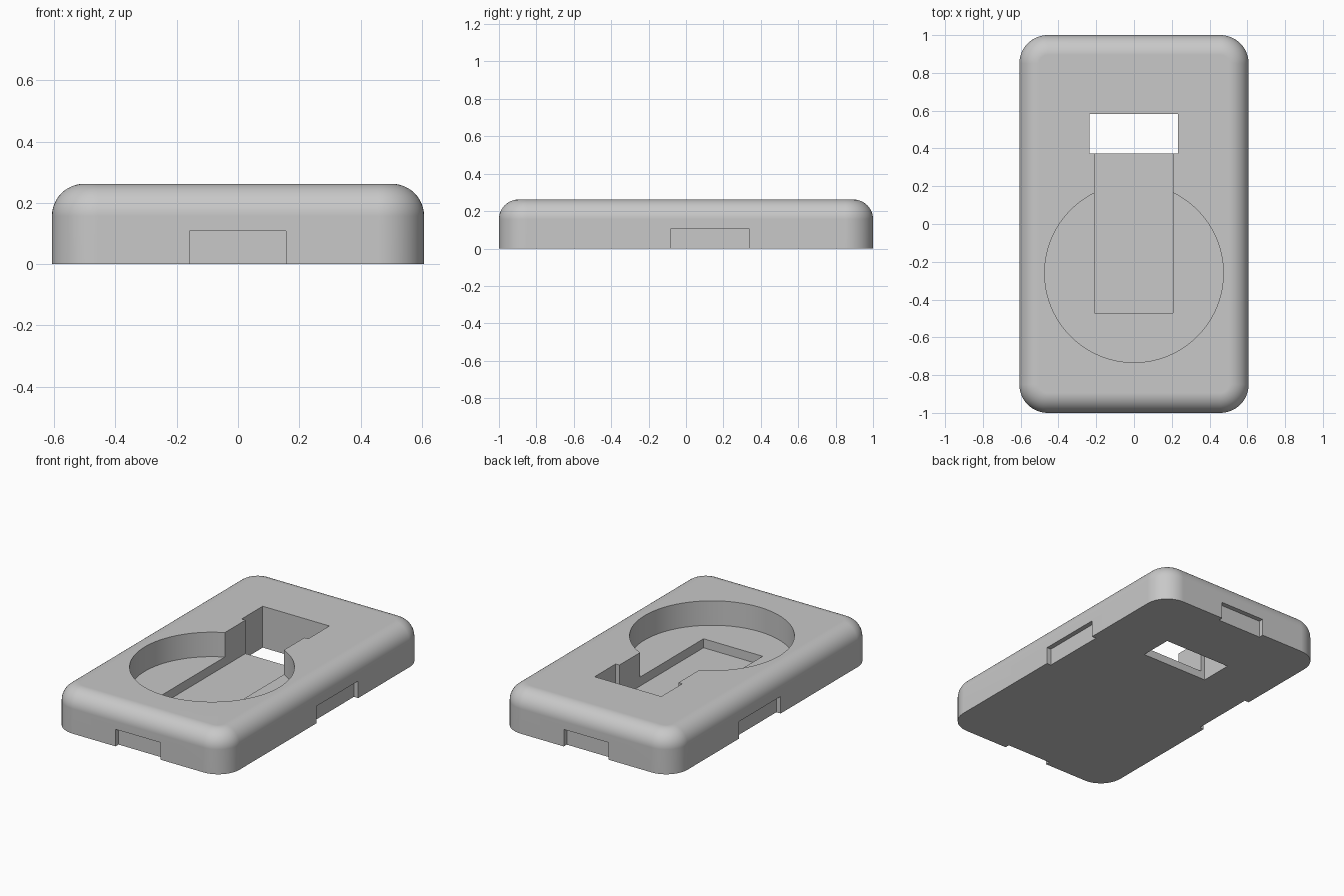
import bpy
import bmesh
from math import sin, cos, pi, radians

default = bpy.data.objects.get("Cube")
if default:
    bpy.data.objects.remove(default, do_unlink=True)

HALF_X, HALF_Y, HEIGHT = 0.607, 1.0, 0.262
CORNER, EDGE = 0.15, 0.105   # plan corner radius, top edge radius

grey = bpy.data.materials.new("plain grey")
grey.use_nodes = True
grey.diffuse_color = (0.58, 0.58, 0.58, 1)
grey.node_tree.nodes["Principled BSDF"].inputs["Base Color"].default_value = grey.diffuse_color


def make_object(name, bm):
    bmesh.ops.recalc_face_normals(bm, faces=bm.faces)
    mesh = bpy.data.meshes.new(name)
    bm.to_mesh(mesh)
    bm.free()
    mesh.materials.append(grey)
    obj = bpy.data.objects.new(name, mesh)
    bpy.context.collection.objects.link(obj)
    return obj


def rounded_ring(bm, inset, z, steps=12):
    """Rounded rectangle of vertices, inset from the outer plan."""
    r = CORNER - inset
    verts = []
    for quarter, (sx, sy) in enumerate([(1, 1), (-1, 1), (-1, -1), (1, -1)]):
        for i in range(steps + 1):
            a = (quarter + i / steps) * pi / 2
            verts.append(bm.verts.new((sx * (HALF_X - CORNER) + r * cos(a),
                                       sy * (HALF_Y - CORNER) + r * sin(a), z)))
    return verts


# Body: stacked rings with a quarter-round top edge
bm = bmesh.new()
rings = [rounded_ring(bm, 0, 0)]
for k in range(13):
    a = k / 12 * pi / 2
    rings.append(rounded_ring(bm, EDGE * (1 - cos(a)), HEIGHT - EDGE + EDGE * sin(a)))
for low, high in zip(rings, rings[1:]):
    for i in range(len(low)):
        j = (i + 1) % len(low)
        bm.faces.new((low[i], low[j], high[j], high[i]))
bm.faces.new(rings[0])
bm.faces.new(rings[-1])
body = make_object("case_body", bm)
bpy.context.view_layer.objects.active = body
body.select_set(True)


def cut(cutter):
    """Subtract a cutter from the body, then discard it."""
    cutter.hide_render = True
    mod = body.modifiers.new("cut", 'BOOLEAN')
    mod.operation, mod.solver, mod.object = 'DIFFERENCE', 'EXACT', cutter
    bpy.ops.object.modifier_apply(modifier=mod.name)
    bpy.data.objects.remove(cutter, do_unlink=True)


def cut_box(name, x0, x1, y0, y1, z0, z1):
    bm = bmesh.new()
    bmesh.ops.create_cube(bm, size=1)
    for v in bm.verts:
        v.co = (x1 if v.co.x > 0 else x0, y1 if v.co.y > 0 else y0, z1 if v.co.z > 0 else z0)
    cut(make_object(name, bm))


# Round recess
bm = bmesh.new()
bmesh.ops.create_cone(bm, cap_ends=True, segments=96, radius1=0.473, radius2=0.473, depth=0.4)
bmesh.ops.translate(bm, verts=bm.verts, vec=(0, -0.26, 0.107 + 0.2))
cut(make_object("round_recess", bm))

# Deeper slot and the window through the floor
cut_box("slot", -0.208, 0.206, -0.47, 0.45, 0.05, 0.5)
cut_box("window", -0.235, 0.232, 0.372, 0.583, -0.2, 0.5)

# Shallow notches along the bottom of all four sides
DEPTH, TOP = 0.03, 0.108
for s in (-1, 1):
    ends = sorted((s * (HALF_Y - DEPTH), s * (HALF_Y + 0.1)))
    cut_box("end_notch", -0.158, 0.156, *ends, -0.1, TOP)
    sides = sorted((s * (HALF_X - DEPTH), s * (HALF_X + 0.1)))
    cut_box("side_notch", *sides, -0.08, 0.336, -0.1, TOP)

# Smooth curves, crisp edges, flat plains
bpy.ops.object.shade_smooth_by_angle(angle=radians(30))
weighted = body.modifiers.new("weighted normals", 'WEIGHTED_NORMAL')
weighted.keep_sharp = True
